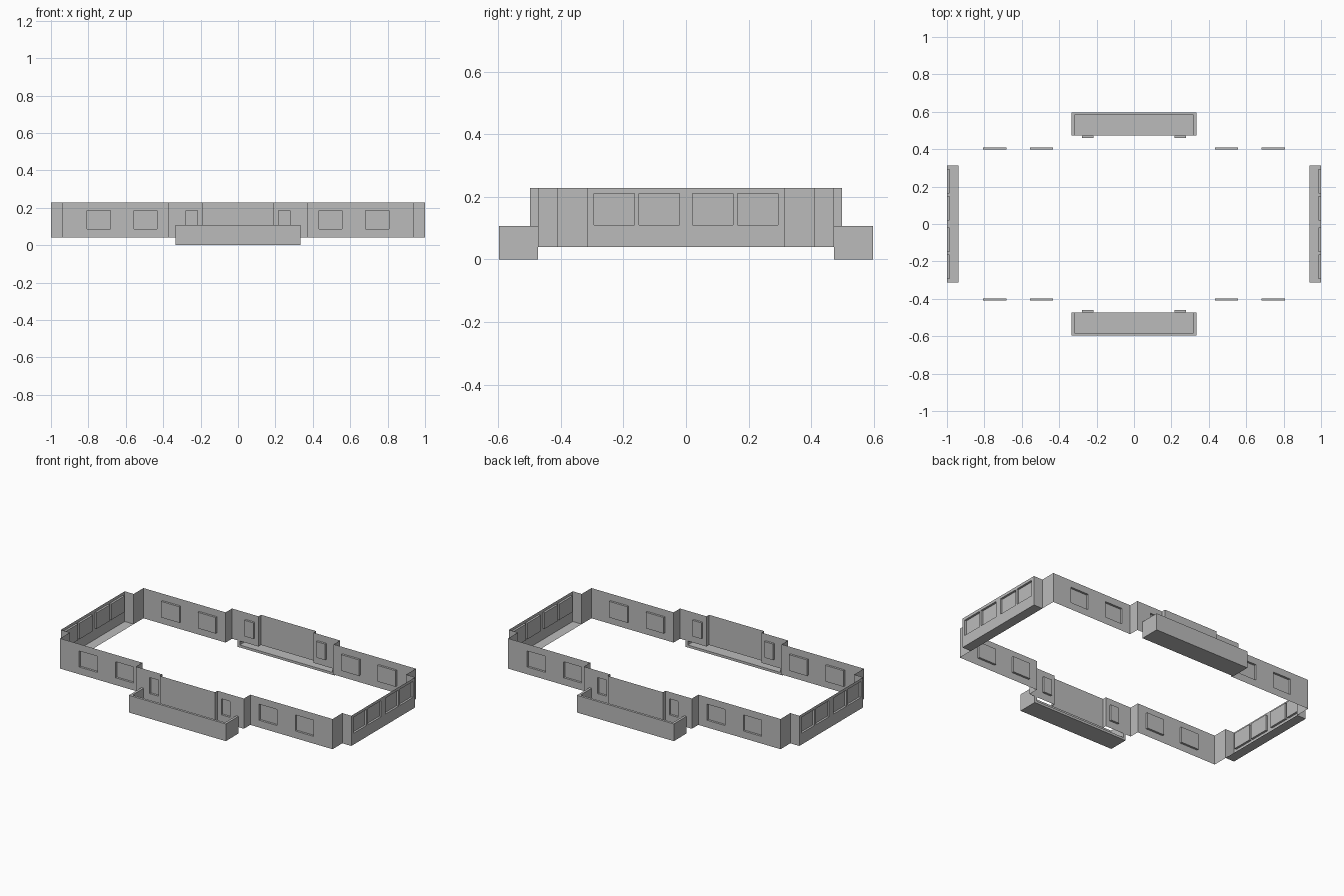
import bpy
import bmesh
from mathutils import Vector

cube = bpy.data.objects.get("Cube")
if cube:
    bpy.data.objects.remove(cube, do_unlink=True)

GREY = (0.5, 0.5, 0.5, 1)
mat = bpy.data.materials.new("plaster grey")
mat.use_nodes = True
mat.diffuse_color = GREY
bsdf = mat.node_tree.nodes["Principled BSDF"]
bsdf.inputs["Base Color"].default_value = GREY
bsdf.inputs["Roughness"].default_value = 0.8

BASE, TOP = 0.04, 0.228     # wall bottom and top
DEPTH = 0.013               # window recess
SLAB = 0.015                # balcony slab and parapet thickness


def finish(name, bm):
    """Turn one quarter into an object mirrored across x and y."""
    bmesh.ops.remove_doubles(bm, verts=bm.verts, dist=0.0001)
    mesh = bpy.data.meshes.new(name)
    bm.to_mesh(mesh)
    bm.free()
    mesh.materials.append(mat)
    obj = bpy.data.objects.new(name, mesh)
    bpy.context.collection.objects.link(obj)
    mod = obj.modifiers.new("mirror", 'MIRROR')
    mod.use_axis = (True, True, False)
    mod.merge_threshold = 0.0005
    return obj


def quad(bm, *points):
    return bm.faces.new([bm.verts.new(p) for p in points])


def add_box(bm, low, high):
    low, high = Vector(low), Vector(high)
    verts = bmesh.ops.create_cube(bm, size=1)["verts"]
    for v in verts:
        v.co = (low + high) / 2 + v.co * (high - low)


def add_wall(bm, start, end, openings=(), sill=0.085, head=0.185):
    """Thin wall between two plan points, with windows recessed inward."""
    a, b = Vector((*start, 0)), Vector((*end, 0))
    along = (b - a).normalized()
    inward = Vector((along.y, -along.x, 0)) * DEPTH

    def at(u, z):
        return a + along * u + Vector((0, 0, z))

    stops = sorted({0, (b - a).length, *(u for o in openings for u in o)})
    levels = [BASE, sill, head, TOP] if openings else [BASE, TOP]
    for u0, u1 in zip(stops, stops[1:]):
        for z0, z1 in zip(levels, levels[1:]):
            rim = [at(u1, z0), at(u0, z0), at(u0, z1), at(u1, z1)]
            if z0 == sill and (u0, u1) in openings:
                pane = [p + inward for p in rim]
                quad(bm, *pane)
                for i in range(4):
                    j = (i + 1) % 4
                    quad(bm, rim[i], rim[j], pane[j], pane[i])
            else:
                quad(bm, *rim)


# Outer walls: central bay, balcony windows, main windows, corner returns
bm = bmesh.new()
add_wall(bm, (0, 0.498), (0.19, 0.498))
add_wall(bm, (0.19, 0.498), (0.19, 0.473))
add_wall(bm, (0.19, 0.473), (0.372, 0.473), [(0.027, 0.087)])
add_wall(bm, (0.372, 0.473), (0.372, 0.41))
add_wall(bm, (0.372, 0.41), (0.938, 0.41), [(0.06, 0.183), (0.31, 0.435)])
add_wall(bm, (0.938, 0.41), (0.938, 0.314))
finish("outer_walls", bm)

# Side bays: end cheeks, glazed front with parapet, floor strip
bm = bmesh.new()
add_wall(bm, (0.938, 0.314), (1, 0.314))
add_wall(bm, (1, 0.314), (1, 0), [(0.02, 0.15), (0.164, 0.294)], 0.11, 0.21)
finish("side_bays", bm)

bm = bmesh.new()
quad(bm, (0.938, 0, BASE), (1, 0, BASE), (1, 0.314, BASE), (0.938, 0.314, BASE))
finish("side_bay_floors", bm)

# Balconies: floor slab, front parapet, end parapet
bm = bmesh.new()
end, inner, outer, rail = 0.334, 0.473, 0.597, 0.107
add_box(bm, (0, inner, 0), (end, outer, SLAB))
add_box(bm, (0, outer - SLAB, SLAB), (end - SLAB, outer, rail))
add_box(bm, (end - SLAB, inner, SLAB), (end, outer, rail))
finish("balconies", bm)
